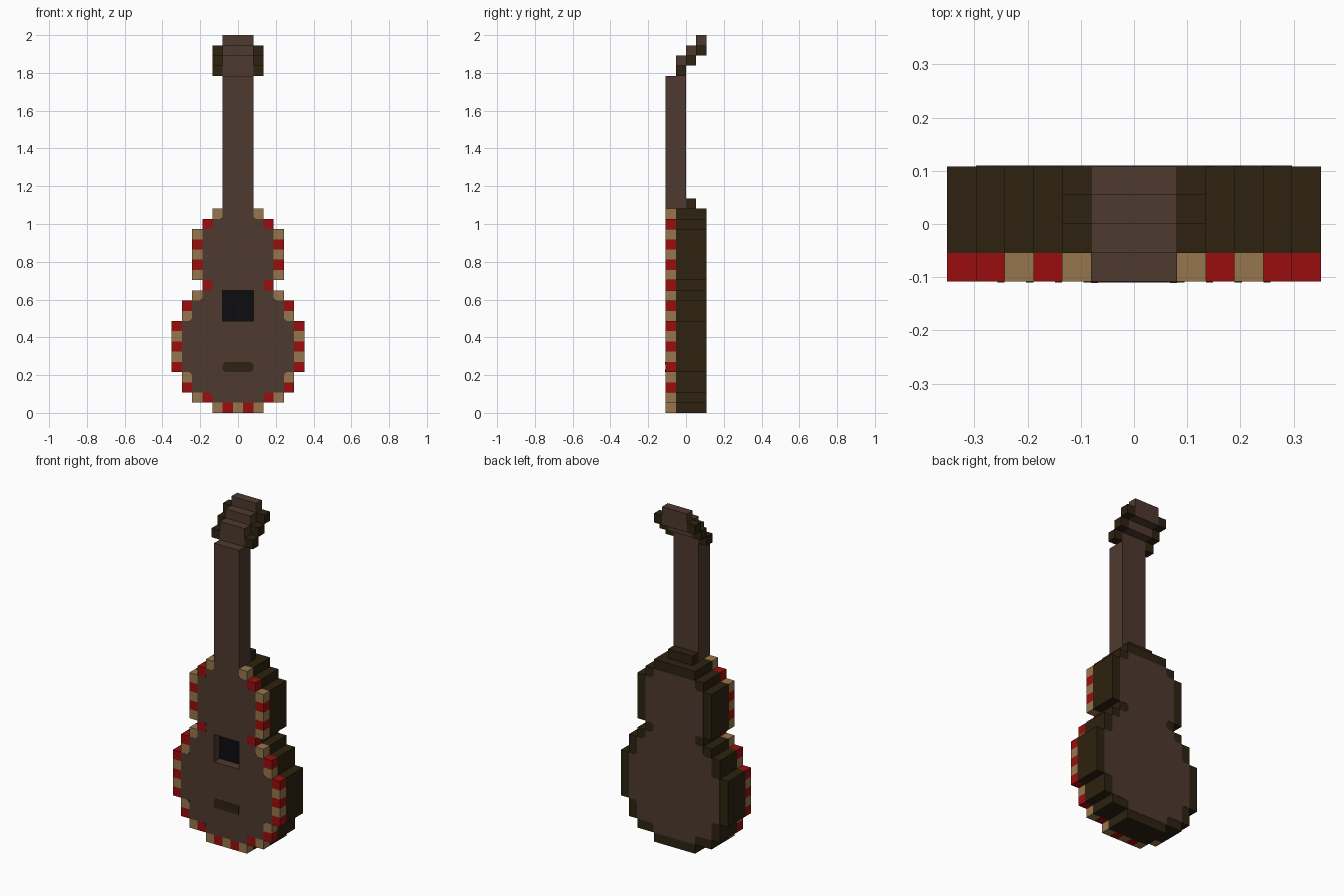
import bpy, bmesh

if "Cube" in bpy.data.objects:
    bpy.data.objects.remove(bpy.data.objects["Cube"])

V = 2 / 37            # one block; the model is 13 x 4 x 37 blocks
P = 0.0015            # thickness of painted plates


def material(name, rgb):
    m = bpy.data.materials.new(name)
    m.diffuse_color = (*rgb, 1)
    m.use_nodes = True
    m.node_tree.nodes["Principled BSDF"].inputs["Base Color"].default_value = m.diffuse_color
    return m


BROWN = material("brown_wood", (0.076, 0.042, 0.028))
DARK = material("dark_wood", (0.027, 0.016, 0.005))
TAN = material("tan_trim", (0.305, 0.181, 0.072))
RED = material("red_trim", (0.33, 0.004, 0.004))
BLACK = material("black_hole", (0.004, 0.004, 0.005))


def finish(bm, name, mat):
    bmesh.ops.recalc_face_normals(bm, faces=bm.faces)
    me = bpy.data.meshes.new(name)
    bm.to_mesh(me)
    bm.free()
    me.materials.append(mat)
    ob = bpy.data.objects.new(name, me)
    bpy.context.collection.objects.link(ob)
    return ob


def polygons_slab(name, polys, y0, y1, mat):
    """Extrude front polygons (block units in x, z) from y0 to y1."""
    bm = bmesh.new()
    for poly in polys:
        bm.faces.new([bm.verts.new((x * V, y0, z * V)) for x, z in poly])
    bmesh.ops.remove_doubles(bm, verts=bm.verts, dist=1e-5)
    geo = bmesh.ops.extrude_face_region(bm, geom=bm.faces[:], use_keep_orig=True)["geom"]
    for v in geo:
        if isinstance(v, bmesh.types.BMVert):
            v.co.y = y1
    return finish(bm, name, mat)


def slab(name, cells, y0, y1, mat):
    """Extrude a set of (column, row) blocks."""
    polys = [[(c - .5, r), (c + .5, r), (c + .5, r + 1), (c - .5, r + 1)]
             for c, r in sorted(cells)]
    return polygons_slab(name, polys, y0, y1, mat)


def block(cols, rows):
    return {(c, r) for c in cols for r in rows}


def corner_cuts(name, rim, panel, y0, y1):
    """Small brown triangles that clip rim corners lying inside the panel."""
    tris = []
    for c, r in sorted(rim):
        for sx in (-1, 1):
            for sz in (-1, 1):
                if (c + sx, r) in panel and (c, r + sz) in panel:
                    x, z = c + sx * .5, r + .5 + sz * .5
                    tris.append([(x, z), (x - sx * .25, z), (x, z - sz * .25)])
    polygons_slab(name, tris, y0, y1, BROWN)


# Body outline: outer half width and inner panel half width for each row
outer = [2, 4, 5, 5, 6, 6, 6, 6, 6, 5, 5, 4, 3, 4, 4, 4, 4, 4, 3, 2]
inner = [-1, 2, 4, 4, 5, 5, 5, 5, 5, 4, 4, 3, 2, 3, 3, 3, 3, 3, 2, 1]
body = {(c, r) for r, w in enumerate(outer) for c in range(-w, w + 1)}
panel = {(c, r) for r, w in enumerate(inner) for c in range(-w, w + 1)}
trim = body - panel
hole = block(range(-1, 2), range(9, 12))

# Body sides, soundboard with its recessed hole, and striped trim
slab("body_sides", body, -V, 2 * V, DARK)
slab("soundboard", panel - hole, -2 * V, -V, BROWN)
slab("sound_hole", hole, -V - P, -V, BLACK)
red = {(c, r) for c, r in trim if (r % 2 == 0 if r > 1 else abs(c) % 2 == 1)}
slab("red_trim", red, -2 * V, -V, RED)
slab("tan_trim", trim - red, -2 * V, -V, TAN)

# Bridge plate and back panel plate
bridge = block(range(-1, 2), [4])
slab("bridge", bridge, -2 * V - P, -2 * V, DARK)
back = {(c, r) for c, r in panel if r < 19}
slab("back_panel", back, 2 * V, 2 * V + P, BROWN)

# Clipped corners where the rims and bridge meet the panels
corner_cuts("trim_corner_cuts", trim, panel, -2 * V - P, -2 * V)
corner_cuts("bridge_corner_cuts", bridge, panel - bridge, -2 * V - 2 * P, -2 * V - P)
corner_cuts("back_corner_cuts", body - back, back, 2 * V, 2 * V + P)

# Neck and heel
slab("neck", block(range(-1, 2), range(20, 33)), -2 * V, 0, BROWN)
slab("neck_heel", block(range(-1, 2), [20]), 0, V, DARK)

# Stepped headstock leaning back, with a pair of pegs on each step
for i, rows in enumerate(((33, 34), (34, 35), (35, 36))):
    y = (i - 1) * V
    slab(f"headstock_step_{i + 1}", block(range(-1, 2), range(rows[0], rows[1] + 1)),
         y, y + V, BROWN)
    for side, c in (("left", -2), ("right", 2)):
        slab(f"peg_{side}_{i + 1}", {(c, rows[0])}, y, y + V, DARK)
